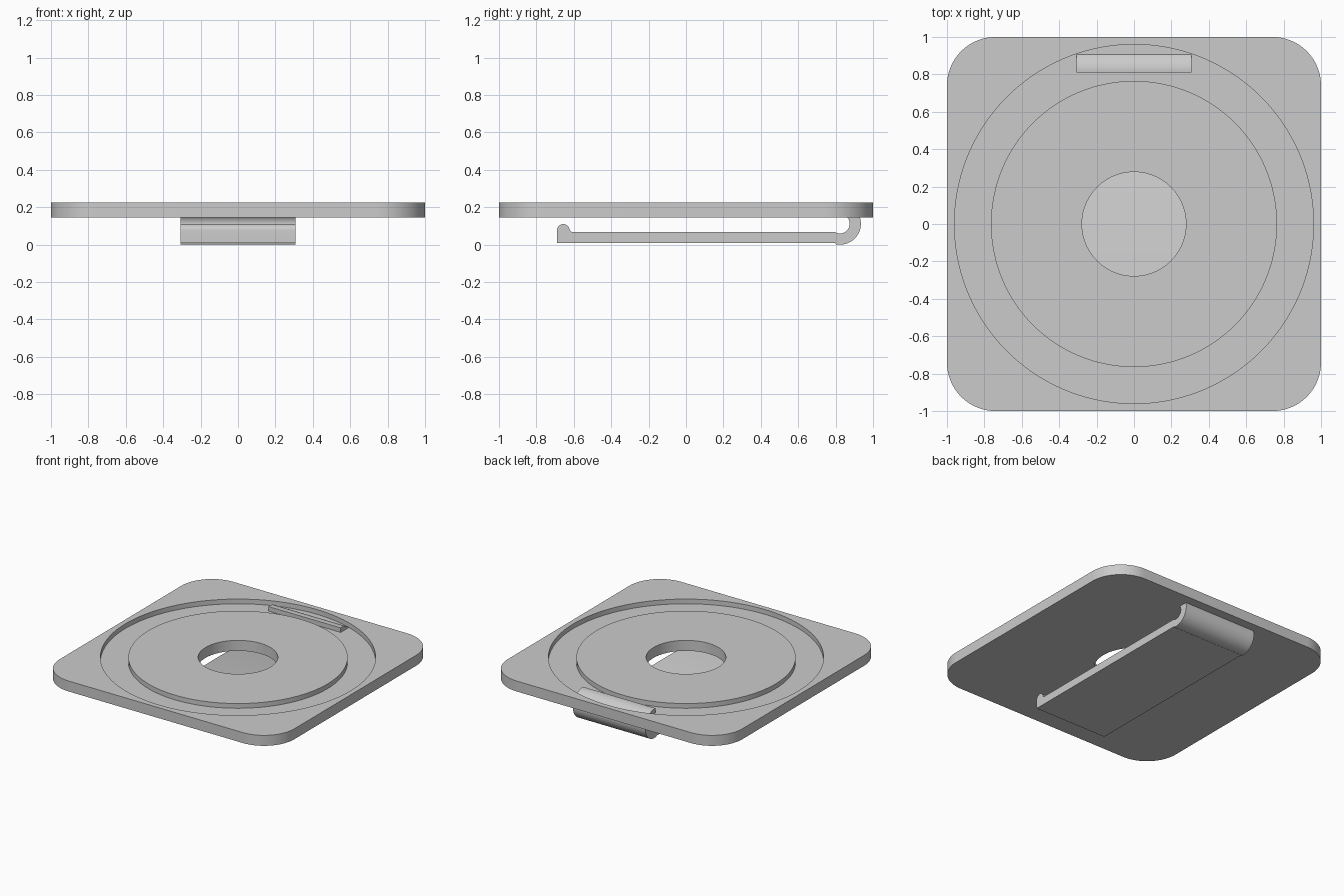
import bpy
import bmesh
from math import sin, cos, radians

cube = bpy.data.objects.get("Cube")
if cube:
    bpy.data.objects.remove(cube, do_unlink=True)

grey = bpy.data.materials.new("light grey")
grey.use_nodes = True
grey.diffuse_color = (0.6, 0.6, 0.6, 1)
grey.node_tree.nodes["Principled BSDF"].inputs["Base Color"].default_value = (0.6, 0.6, 0.6, 1)


def finish(bm, name):
    bmesh.ops.recalc_face_normals(bm, faces=bm.faces)
    mesh = bpy.data.meshes.new(name)
    bm.to_mesh(mesh)
    bm.free()
    mesh.materials.append(grey)
    obj = bpy.data.objects.new(name, mesh)
    bpy.context.collection.objects.link(obj)
    bpy.ops.object.select_all(action="DESELECT")
    obj.select_set(True)
    bpy.context.view_layer.objects.active = obj
    bpy.ops.object.shade_smooth_by_angle(angle=radians(30))
    return obj


def arc(cx, cy, r, start, end, steps):
    angles = [radians(start + (end - start) * i / steps) for i in range(steps + 1)]
    return [(cx + r * cos(a), cy + r * sin(a)) for a in angles]


# Square plate with rounded corners, ring groove and centre hole
BOTTOM, FLOOR, TOP = 0.144, 0.188, 0.2245
CORNER, STEPS = 0.26, 32
COUNT = 4 * (STEPS + 1)


def rounded_square():
    c = 1 - CORNER
    points = []
    for q, (sx, sy) in enumerate([(1, 1), (-1, 1), (-1, -1), (1, -1)]):
        points += arc(sx * c, sy * c, CORNER, 90 * q, 90 * q + 90, STEPS)
    return points


def circle(r):
    half = 180 / COUNT
    return arc(0, 0, r, half, 360 - half, COUNT - 1)


sections = [
    (rounded_square(), TOP),
    (circle(0.96), TOP),
    (circle(0.96), FLOOR),
    (circle(0.765), FLOOR),
    (circle(0.765), TOP),
    (circle(0.278), TOP),
    (circle(0.278), BOTTOM),
    (rounded_square(), BOTTOM),
]
bm = bmesh.new()
loops = [[bm.verts.new((x, y, z)) for x, y in pts] for pts, z in sections]
for i, loop in enumerate(loops):
    following = loops[(i + 1) % len(loops)]
    for j in range(COUNT):
        k = (j + 1) % COUNT
        bm.faces.new((loop[j], loop[k], following[k], following[j]))
finish(bm, "plate")

# Belt clip: side profile (y, z) with front lip and rear hook, extruded across x
HALF_WIDTH = 0.308
profile = [(-0.69, 0.008), (0.80, 0.008)]
profile += arc(0.823, 0.112, 0.112, -102, 96.7, 40)       # outside of hook
profile += arc(0.823, 0.112, 0.052, 104.5, -122, 32)      # inside of hook
profile += arc(-0.606, 0.084, 0.016, 270, 180, 6)         # fillet behind lip
profile += arc(-0.656, 0.076, 0.034, 15, 180, 16)         # rounded lip
bm = bmesh.new()
side = bm.faces.new([bm.verts.new((-HALF_WIDTH, y, z)) for y, z in profile])
extruded = bmesh.ops.extrude_face_region(bm, geom=[side], use_keep_orig=True)
moved = [v for v in extruded["geom"] if isinstance(v, bmesh.types.BMVert)]
bmesh.ops.translate(bm, vec=(2 * HALF_WIDTH, 0, 0), verts=moved)
finish(bm, "clip")
